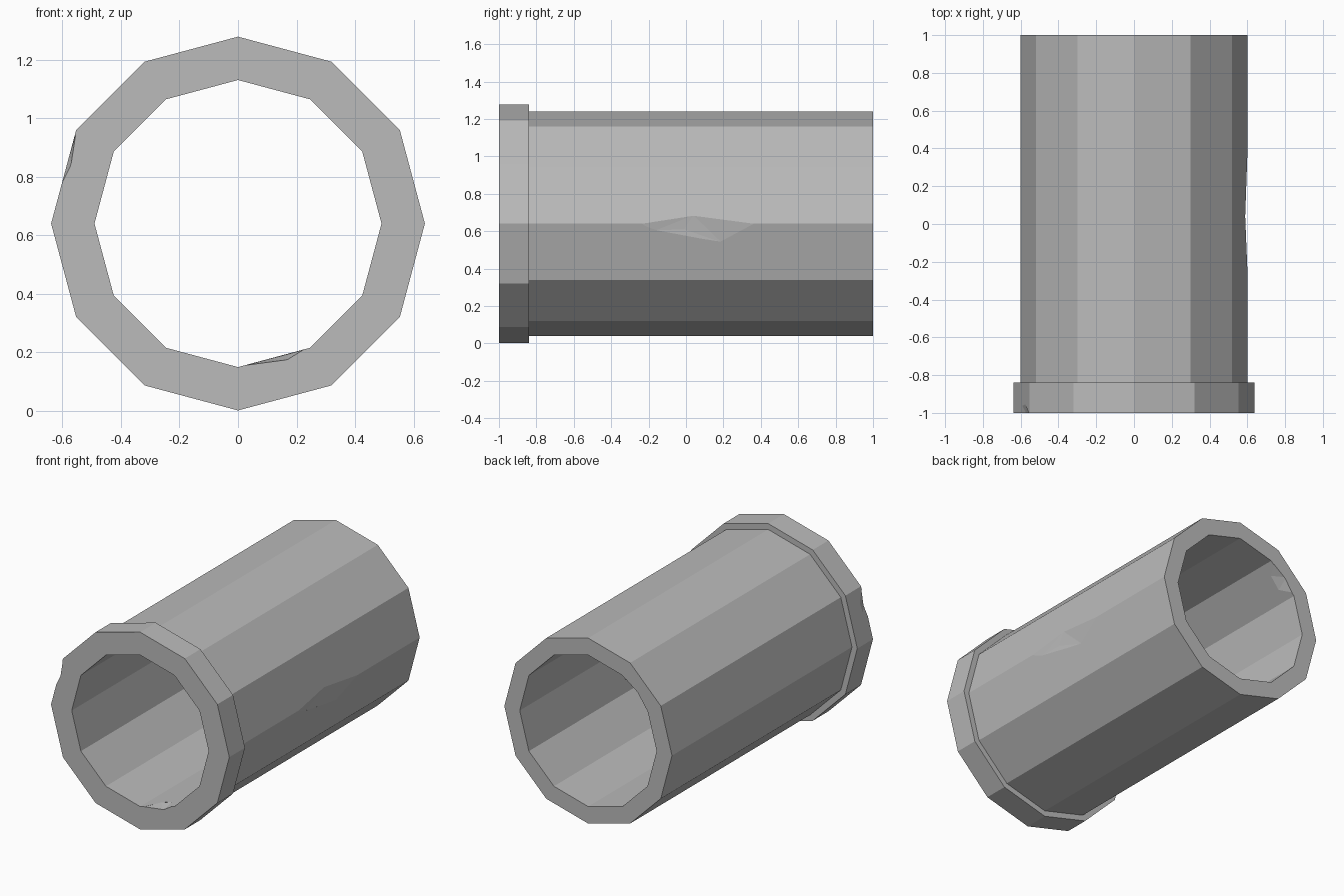
import bpy, bmesh
from math import sin, cos, tau
from mathutils import Vector

if "Cube" in bpy.data.objects:
    bpy.data.objects.remove(bpy.data.objects["Cube"])

ZC = 0.64
mat = bpy.data.materials.new("concrete grey")
mat.diffuse_color = (0.5, 0.5, 0.5, 1)
mat.use_nodes = True
mat.node_tree.nodes["Principled BSDF"].inputs["Base Color"].default_value = mat.diffuse_color


def make_object(name, bm):
    bmesh.ops.recalc_face_normals(bm, faces=bm.faces)
    me = bpy.data.meshes.new(name)
    bm.to_mesh(me)
    bm.free()
    me.materials.append(mat)
    ob = bpy.data.objects.new(name, me)
    bpy.context.collection.objects.link(ob)
    return ob


def lathe(name, profile, sides=12):
    """Closed (radius, y) profile swept around the pipe axis."""
    bm = bmesh.new()
    rings = [[bm.verts.new((r * cos(tau * i / sides), y, ZC + r * sin(tau * i / sides)))
              for i in range(sides)] for r, y in profile]
    for k, a in enumerate(rings):
        b = rings[(k + 1) % len(rings)]
        for i in range(sides):
            j = (i + 1) % sides
            bm.faces.new((a[i], a[j], b[j], b[i]))
    return make_object(name, bm)


def chip(target, points):
    """Carve the convex hull of the points out of the target."""
    bm = bmesh.new()
    for p in points:
        bm.verts.new(Vector(p))
    bmesh.ops.convex_hull(bm, input=bm.verts)
    cutter = make_object("chip_cutter", bm)
    cutter.hide_render = True
    mod = target.modifiers.new("chip", 'BOOLEAN')
    mod.operation, mod.solver, mod.object = 'DIFFERENCE', 'EXACT', cutter
    bpy.context.view_layer.objects.active = target
    bpy.ops.object.modifier_apply(modifier=mod.name)
    bpy.data.objects.remove(cutter)


# pipe with a raised collar at the front
pipe = lathe("pipe", [(0.49, -1), (0.638, -1), (0.638, -0.84),
                      (0.60, -0.84), (0.60, 1), (0.49, 1)])

# shallow dent on the right side
chip(pipe, [(0.601, -0.25, 0.64), (0.589, 0.04, 0.685), (0.594, 0.12, 0.665),
            (0.601, 0.38, 0.64), (0.574, 0.19, 0.54), (0.589, -0.16, 0.605),
            (0.583, -0.01, 0.61), (0.7, 0.05, 0.62)])
# chipped outer edge of the collar
chip(pipe, [(-0.550, -1.01, 0.955), (-0.568, -1.01, 0.84), (-0.604, -1.01, 0.768),
            (-0.575, -0.955, 0.875), (-0.592, -0.96, 0.815), (-0.66, -1.01, 0.90)])
# chipped inner edge at the front
chip(pipe, [(0.02, -1.01, 0.154), (0.17, -1.01, 0.174), (0.23, -1.01, 0.211),
            (0.10, -0.93, 0.176), (0.17, -0.92, 0.194), (0.12, -1.01, 0.26)])
# chipped inner edge at the back
chip(pipe, [(-0.26, 1.01, 1.055), (-0.355, 1.01, 0.985), (-0.415, 1.01, 0.897),
            (-0.30, 0.93, 1.011), (-0.37, 0.92, 0.941), (-0.30, 1.01, 0.94)])
